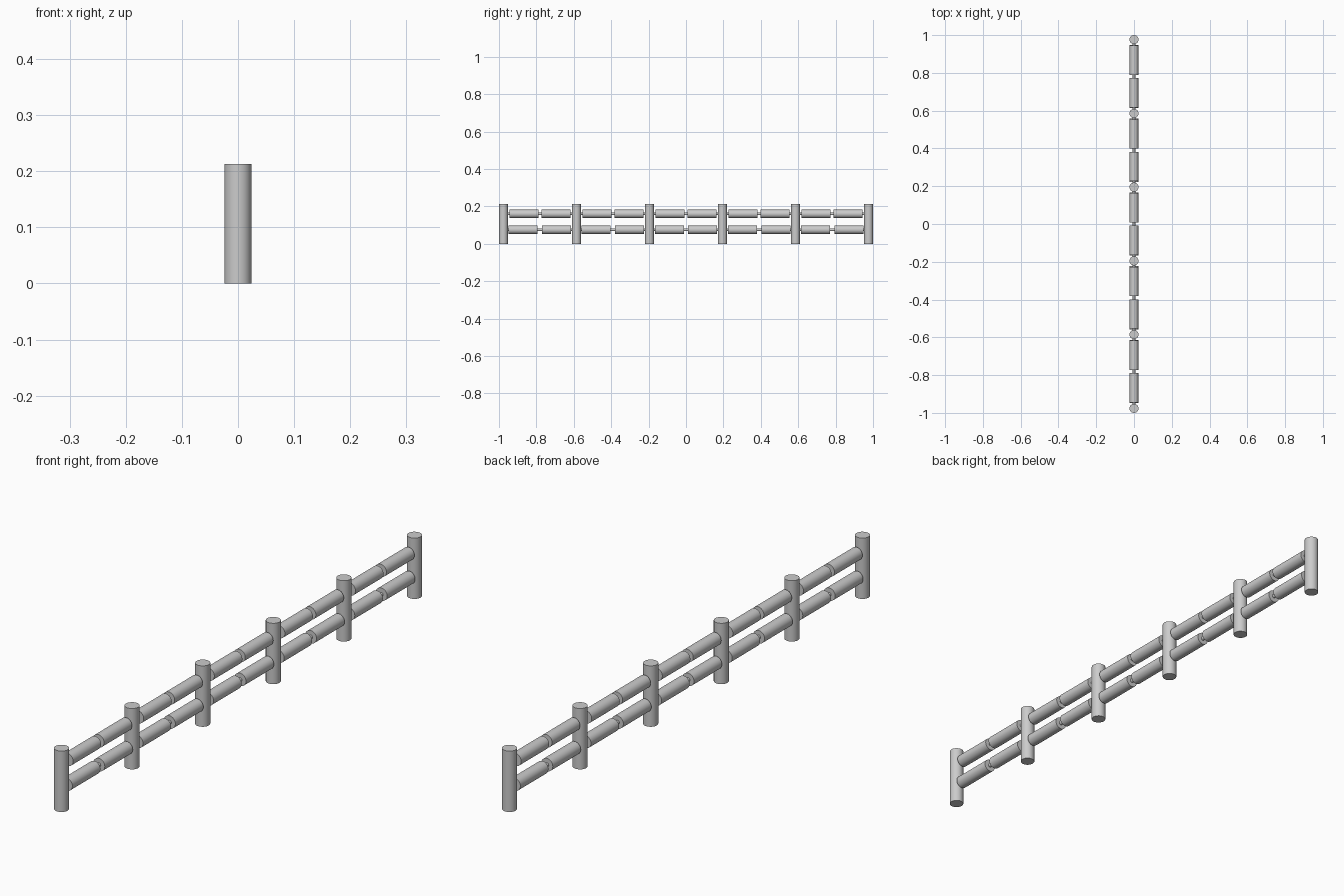
import bpy, math

if "Cube" in bpy.data.objects:
    bpy.data.objects.remove(bpy.data.objects["Cube"])

POST_R, POST_H = 0.024, 0.213
SPACING = 0.3904
POSTS = 6


def cylinder(name, radius, length, loc, along_y=False, sides=32):
    rot = (math.pi / 2, 0, 0) if along_y else (0, 0, 0)
    bpy.ops.mesh.primitive_cylinder_add(vertices=sides, radius=radius, depth=length,
                                        location=loc, rotation=rot)
    ob = bpy.context.object
    ob.name = name
    bpy.ops.object.shade_smooth_by_angle(angle=math.radians(35))
    return ob


# upright posts
first = -SPACING * (POSTS - 1) / 2
for i in range(POSTS):
    cylinder("post", POST_R, POST_H, (0, first + i * SPACING, POST_H / 2))

# two rails: (height, half gap between the two logs of a bay)
for name, z, gap in (("upper", 0.160, 0.008), ("lower", 0.075, 0.012)):
    # thin core rod joining the logs
    cylinder(name + "_core_rod", 0.007, -2 * first, (0, 0, z), True, 16)
    for bay in range(POSTS - 1):
        middle = first + (bay + 0.5) * SPACING
        for side in (-1, 1):
            inner, outer = gap, gap + 0.155
            cylinder(name + "_rail_log", 0.0225, outer - inner,
                     (0, middle + side * (inner + outer) / 2, z), True)
